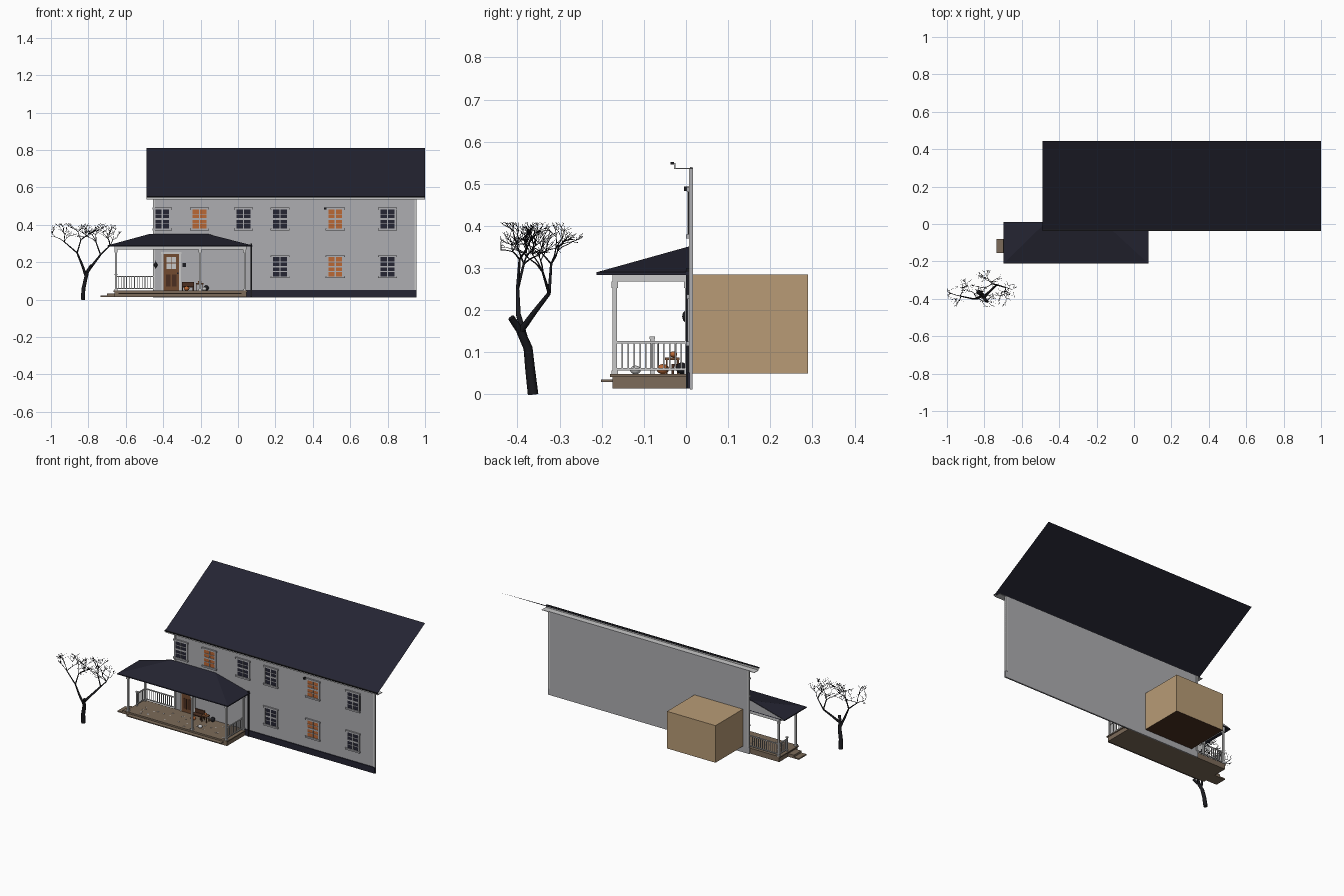
import bpy, bmesh, random
from mathutils import Vector

random.seed(7)
cube = bpy.data.objects.get("Cube")
if cube:
    bpy.data.objects.remove(cube)


def material(name, *rgb):
    m = bpy.data.materials.new(name)
    m.use_nodes = True
    m.diffuse_color = (*rgb, 1)
    m.node_tree.nodes["Principled BSDF"].inputs["Base Color"].default_value = (*rgb, 1)
    return m


NAVY = material("navy shingle", .018, .018, .032)
WALL = material("grey siding", .42, .42, .44)
TRIM = material("pale trim", .58, .58, .58)
TAN = material("tan plaster", .48, .33, .18)
DARK = material("dark wood", .07, .028, .015)
DOOR = material("door wood", .17, .07, .03)
DECK = material("deck boards", .2, .145, .1)
GLOW = material("lit glass", .5, .14, .035)
BLACK = material("black metal", .012, .012, .015)
BARK = material("bark", .011, .011, .014)


def finish(name, bm, *mats):
    mesh = bpy.data.meshes.new(name)
    bm.to_mesh(mesh)
    bm.free()
    obj = bpy.data.objects.new(name, mesh)
    bpy.context.collection.objects.link(obj)
    for m in mats:
        mesh.materials.append(m)
    return obj


def add_box(bm, x, y, z):
    """Box from (low, high) pairs on each axis."""
    made = bmesh.ops.create_cube(bm, size=1)["verts"]
    for v in made:
        v.co = [a + (b - a) * (c + .5) for c, (a, b) in zip(v.co, (x, y, z))]


def boxes(name, mat, *bounds):
    bm = bmesh.new()
    for b in bounds:
        add_box(bm, *b)
    return finish(name, bm, mat)


def sheet(name, mat, verts, faces):
    bm = bmesh.new()
    vs = [bm.verts.new(v) for v in verts]
    for f in faces:
        bm.faces.new([vs[i] for i in f])
    return finish(name, bm, mat)


def around(c, half):
    return (c - half, c + half)


# Main wall, plinth and corner trim
X0, X1, WALL_Y = -.455, .955, .01
boxes("front_wall", WALL, ((X0, X1), (WALL_Y, .016), (.012, .54)))
boxes("wall_plinth", NAVY, ((.04, X1), (.004, .0105), (.014, .052)))
boxes("corner_trim", TRIM, *[(around(x, .006), (.007, .017), (.052, .538)) for x in (X0 + .006, X1 - .006)])

# Main roof, a single slope with soffit, fascia and gutter
R0, R1 = -.49, 1.0
sheet("main_roof", NAVY, [(R0, -.03, .547), (R1, -.03, .547), (R1, .445, .812), (R0, .445, .812)], [range(4)])
boxes("eave_trim", TRIM, ((R0, R1), (-.026, .016), (.535, .538)), ((R0, R1), (-.028, -.025), (.535, .549)))
boxes("eave_gutter", BLACK, ((R0, R1), (-.037, -.028), (.546, .552)))

# Windows: frame, glass, bars and sill
LOW, HIGH = .125, .38


def window(name, x, z, glass):
    w, h, y = .038, .102, WALL_Y
    boxes(name + "_glass", glass, (around(x, w), (y - .003, y), (z, z + h)))
    parts = [(around(x + s * (w + .004), .005), (y - .006, y), (z, z + h)) for s in (-1, 1)]
    parts += [(around(x, w + .013), (y - .01, y), (z - .01, z)),
              (around(x, w + .013), (y - .009, y), (z + h, z + h + .01)),
              (around(x, .003), (y - .005, y), (z, z + h))]
    parts += [(around(x, w), (y - .005, y), around(z + h * k, t))
              for k, t in ((.25, .002), (.5, .005), (.75, .002))]
    boxes(name + "_frame", WALL, *parts)


for i, x in enumerate((-.405, -.205, .03, .225, .52, .8)):
    window(f"upper_window_{i}", x, HIGH, GLOW if i in (1, 4) else NAVY)
    if i > 2:
        window(f"lower_window_{i}", x, LOW, GLOW if i == 4 else NAVY)
boxes("wall_conduit", BLACK, ((.847, .85), (.005, .01), (.38, .48)))
boxes("wall_camera", BLACK, ((.46, .472), (-.005, .01), (.483, .493)))

# Room behind the door, with a dark floor
room = boxes("back_room", TAN, ((-.41, -.07), (.016, .29), (.05, .285)))
room.data.materials.append(DARK)
for p in room.data.polygons:
    p.material_index = int(p.normal.z < -.5)

# Porch deck, steps and underside
PX0, PX1, PY = -.66, .045, -.175
boxes("porch_deck", DECK, ((PX0, PX1), (PY, .01), (.014, .041)), ((PX0 - .005, PX1 + .005), (PY - .005, .01), (.041, .048)))
boxes("front_step", DECK, ((-.64, .02), (-.202, PY), (.03, .035)))
boxes("side_steps", DECK, ((-.70, PX0), (-.155, -.08), (.014, .034)), ((-.735, -.70), (-.155, -.08), (.014, .022)))

# Porch hip roof on an eave slab
E0, E1, EY, EZ, RZ = -.698, .077, -.212, .29, .352
sheet("porch_roof", NAVY,
      [(E0, EY, EZ), (E1, EY, EZ), (E1, WALL_Y, EZ), (E0, WALL_Y, EZ), (-.47, WALL_Y, RZ), (-.165, WALL_Y, RZ)],
      [(0, 1, 5, 4), (1, 2, 5), (3, 0, 4)])
boxes("porch_eave", NAVY, ((E0, E1), (EY, WALL_Y), (.284, EZ)))
sheet("porch_gable", WALL, [(E0, .012, EZ), (X0, .012, EZ), (X0, .012, RZ), (-.47, .012, RZ)], [range(4)])
boxes("porch_beam", TRIM, ((PX0, PX1), (PY, PY + .012), (.268, .284)),
      *[(around(x, .006), (PY, WALL_Y), (.268, .284)) for x in (PX0 + .006, PX1 - .006)],
      ((PX0, X0), (-.002, WALL_Y), (.268, .284)))
boxes("porch_ceiling", WALL, ((PX0, PX1), (PY, WALL_Y), (.28, .283)))

# Porch posts with capitals and feet
posts = []
for x, y in ((-.652, -.169), (-.203, -.169), (.036, -.169), (-.652, .003), (.036, .003)):
    posts.append((around(x, .005), around(y, .005), (.048, .27)))
    for z, t in ((.26, .008), (.052, .005)):
        posts.append((around(x, .008), around(y, .008), around(z, t)))
boxes("porch_posts", TRIM, *posts)
boxes("downspout", BLACK, ((.066, .075), (0, .009), (.014, .3)))


# Railings of rails and balusters along one axis
def railing(name, start, end):
    a, b = Vector(start), Vector(end)
    n = int((b - a).length / .0135)
    parts = [(around((a.x + b.x) / 2, abs(b.x - a.x) / 2 + .003),
              around((a.y + b.y) / 2, abs(b.y - a.y) / 2 + .003), around(z, .003)) for z in (.06, .124)]
    for i in range(1, n):
        p = a.lerp(b, i / n)
        parts.append((around(p.x, .0018), around(p.y, .0018), (.06, .124)))
    boxes(name, TRIM, *parts)


railing("back_railing", (-.652, .003), (X0, .003))
railing("right_end_railing", (-.652, -.08), (-.652, .003))
railing("left_end_railing", (.036, -.165), (.036, .003))
boxes("newel_post", TRIM, (around(-.652, .005), around(-.08, .005), (.048, .132)), (around(-.652, .007), around(-.08, .007), (.132, .138)))

# Front door with casing, glass panes, panels and knob
DX, DZ = -.357, .048
boxes("door_casing", TRIM, *[(around(DX + s * .047, .005), (.003, WALL_Y), (DZ, .245)) for s in (-1, 1)],
      (around(DX, .055), (.002, WALL_Y), (.245, .255)))
boxes("door", DOOR, (around(DX, .042), (.005, WALL_Y), (DZ, .245)))
boxes("door_glass", TRIM, *[(around(DX + s * .014, .012), (.003, .006), around(z, .015)) for s in (-1, 1) for z in (.178, .214)])
boxes("door_panels", DARK, *[(around(DX + s * .016, .011), (.004, .006), (.07, .135)) for s in (-1, 1)])
boxes("door_knob", BLACK, (around(DX + .035, .003), (-.002, .005), around(.14, .004)))
boxes("wall_sign", BLACK, (around(-.288, .01), (.006, WALL_Y), around(.186, .011)))

# Porch bench, pumpkins and wall lamp
boxes("bench", DARK, ((-.3, -.235), (-.035, .0), (.066, .072)), ((-.3, -.235), (-.002, .003), (.072, .095)),
      *[(around(x, .003), around(y, .003), (.048, .068)) for x in (-.296, -.239) for y in (-.031, -.003)])
boxes("side_table", DOOR, ((-.225, -.185), (-.05, -.015), (.082, .088)),
      *[(around(x, .002), around(y, .002), (.048, .083)) for x in (-.221, -.189) for y in (-.046, -.019)])


def ball(name, mat, x, y, z, r, squash=.8):
    bm = bmesh.new()
    bmesh.ops.create_uvsphere(bm, u_segments=12, v_segments=8, radius=r)
    for v in bm.verts:
        v.co = (v.co.x + x, v.co.y + y, v.co.z * squash + z)
    for f in bm.faces:
        f.smooth = True
    finish(name, bm, mat)


ball("large_pumpkin", GLOW, -.275, -.055, .06, .015)
ball("small_pumpkin", GLOW, -.205, -.03, .095, .009)
ball("pale_pumpkin", TRIM, -.18, -.12, .058, .013)
ball("planter", BLACK, -.17, -.01, .062, .014, 1)
ball("wall_lamp", BLACK, -.44, 0, .185, .009, 1.5)
boxes("lamp_bracket", BLACK, (around(-.44, .002), (0, WALL_Y), (.165, .21)))

# Fallen leaves scattered on the deck
leaves = []
for i in range(35):
    x, y = random.uniform(-.62, .02), random.uniform(-.165, -.02)
    leaves.append((around(x, .004), around(y, .003), (.048, .049)))
boxes("fallen_leaves", TRIM, *leaves)

# Bare tree: guided trunk and limbs, then random twigs
curve = bpy.data.curves.new("bare_tree", "CURVE")
curve.dimensions = "3D"
curve.bevel_depth = 1
curve.bevel_resolution = 1
curve.use_fill_caps = True


def limb(points, r0, r1):
    s = curve.splines.new("POLY")
    s.points.add(len(points) - 1)
    for i, (sp, p) in enumerate(zip(s.points, points)):
        sp.co = (*p, 1)
        sp.radius = r0 + (r1 - r0) * i / (len(points) - 1)


def clamp(v):
    return Vector((min(max(v.x, -1), -.62), min(max(v.y, -.44), -.245), min(v.z, .408)))


def twigs(p, d, length, r, depth):
    if not depth:
        return
    for k in range(3):
        turn = Vector((random.uniform(-1.1, 1.1), random.uniform(-.8, .8), random.uniform(-.4, .7)))
        nd = (d + turn).normalized()
        end = clamp(p + nd * length * random.uniform(.7, 1.2))
        mid = p.lerp(end, .5) + Vector((random.uniform(-1, 1), random.uniform(-1, 1), .5)) * length * .08
        limb([p, clamp(mid), end], r, r * .65)
        twigs(end, nd, length * .78, r * .62, depth - 1)


fork = Vector((-.805, -.393, .15))
limb([(-.83, -.363, 0), (-.826, -.37, .06), (-.815, -.375, .11), fork], .0125, .010)
limb([fork, (-.785, -.415, .182)], .009, .008)
left, right = Vector((-.86, -.4, .25)), Vector((-.735, -.325, .24))
limb([(-.812, -.38, .125), (-.835, -.398, .19), left], .008, .0045)
limb([fork, (-.77, -.36, .195), right], .008, .0045)
for base, tip in ((left, (-.93, -.385, .31)), (left, (-.84, -.395, .32)), (right, (-.685, -.34, .29)), (right, (-.76, -.32, .31))):
    tip = Vector(tip)
    limb([base, tip], .004, .0028)
    twigs(tip, (tip - base).normalized(), .045, .0022, 4)
tree = bpy.data.objects.new("bare_tree", curve)
curve.materials.append(BARK)
bpy.context.collection.objects.link(tree)
bpy.context.view_layer.objects.active = tree
tree.select_set(True)
bpy.ops.object.convert(target="MESH")
